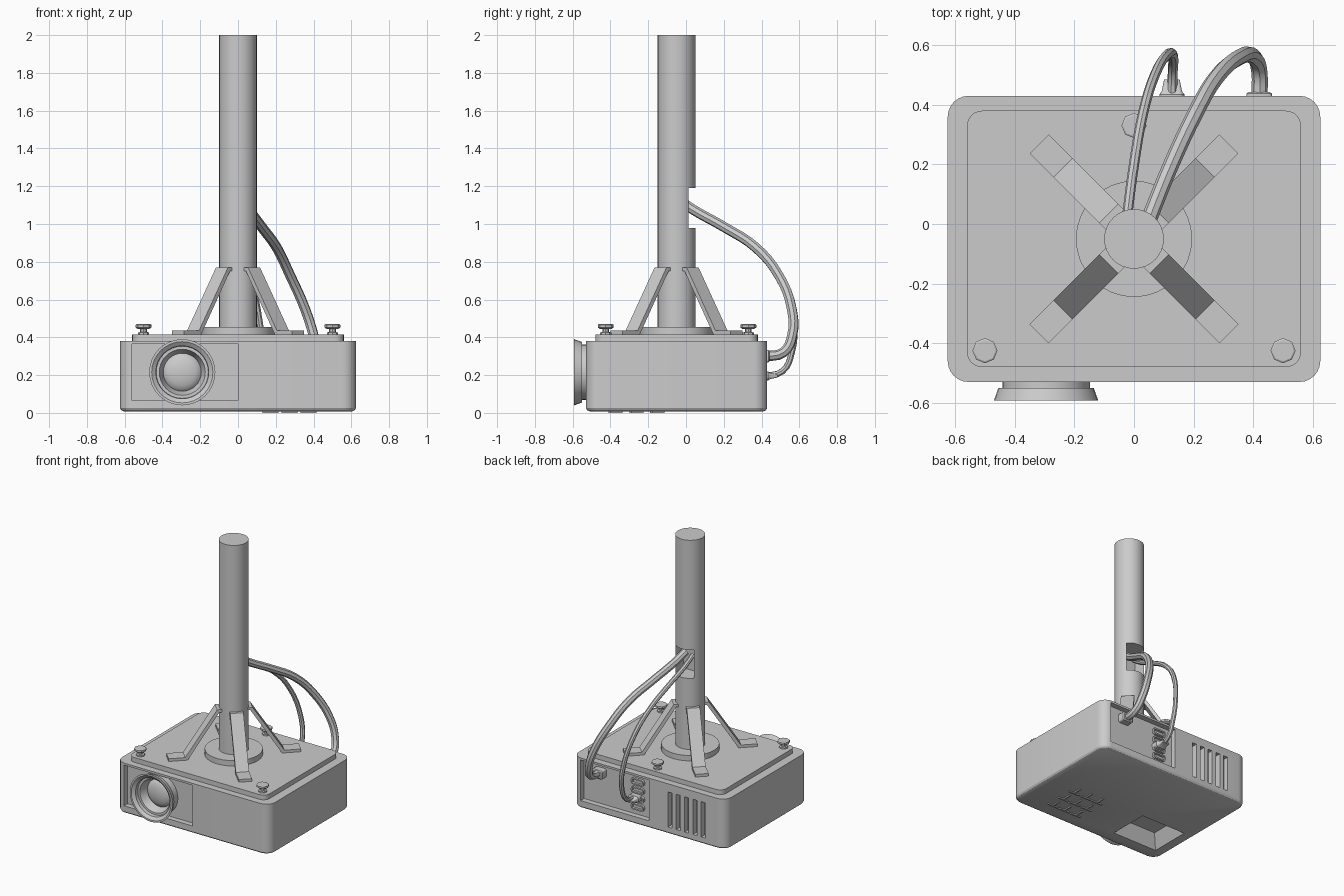
import bpy, bmesh
from math import pi, sin, cos, radians
from mathutils import Matrix, Vector

if "Cube" in bpy.data.objects:
    bpy.data.objects.remove(bpy.data.objects["Cube"])

PY = -0.05                       # pole axis in y
I4 = Matrix.Identity(4)
TO_BACK = Matrix.Rotation(-pi / 2, 4, 'X')    # local z -> +y
TO_FRONT = Matrix.Rotation(pi / 2, 4, 'X')    # local z -> -y


def finish(name, bm, mat=I4, smooth=True):
    bm.transform(mat)
    bmesh.ops.recalc_face_normals(bm, faces=bm.faces)
    me = bpy.data.meshes.new(name)
    bm.to_mesh(me)
    bm.free()
    ob = bpy.data.objects.new(name, me)
    bpy.context.collection.objects.link(ob)
    if smooth:
        activate(ob)
        bpy.ops.object.shade_smooth_by_angle(angle=radians(30))
    return ob


def activate(ob):
    bpy.ops.object.select_all(action='DESELECT')
    ob.select_set(True)
    bpy.context.view_layer.objects.active = ob


def loft(name, rings, mat=I4, smooth=True):
    """Skin a list of equal-length point rings and cap both ends."""
    bm = bmesh.new()
    vs = [[bm.verts.new(p) for p in ring] for ring in rings]
    n = len(vs[0])
    for a, b in zip(vs, vs[1:]):
        for i in range(n):
            j = (i + 1) % n
            bm.faces.new((a[i], a[j], b[j], b[i]))
    bm.faces.new(vs[0])
    bm.faces.new(vs[-1])
    return finish(name, bm, mat, smooth)


def block(name, x, y, layers, r=0, seg=6, mat=I4):
    """Rounded rectangle lofted through (z, inset) layers."""
    rings = []
    for z, d in layers:
        rr = max(r - d, 0.001) if r else 0
        ring = []
        for k, (sx, sy) in enumerate(((1, 1), (-1, 1), (-1, -1), (1, -1))):
            cx = (x[1] - d - rr) if sx > 0 else (x[0] + d + rr)
            cy = (y[1] - d - rr) if sy > 0 else (y[0] + d + rr)
            steps = [k * pi / 2 + pi / 2 * i / seg for i in range(seg + 1)] if r else [0]
            ring += [(cx + rr * cos(a), cy + rr * sin(a), z) for a in steps]
        rings.append(ring)
    return loft(name, rings, mat)


def lathe(name, profile, n, mat=I4):
    """Revolve (radius, z) points around local z."""
    return loft(name, [[(r * cos(2 * pi * i / n), r * sin(2 * pi * i / n), z)
                        for i in range(n)] for r, z in profile], mat)


def cut(ob, cutter):
    cutter.hide_render = True
    m = ob.modifiers.new("cut", 'BOOLEAN')
    m.operation, m.solver, m.object = 'DIFFERENCE', 'EXACT', cutter
    activate(ob)
    bpy.ops.object.modifier_apply(modifier=m.name)
    bpy.data.objects.remove(cutter)


def at(x, y, z):
    return Matrix.Translation((x, y, z))


# Housing with recessed front and rear panels, vents and underside pocket
body = block("housing", (-.625, .625), (-.53, .43),
             [(.008, .02), (.014, .007), (.025, 0), (.38, 0)], r=.07)
cut(body, block("c", (-.56, 0), (-.6, -.49), [(.065, 0), (.365, 0)]))
cut(body, block("c", (0, .56), (.39, .5), [(.065, 0), (.365, 0)]))
for i in range(5):
    x = -.17 - .068 * i
    cut(body, block("c", (x - .017, x + .017), (.39, .5), [(.06, 0), (.32, 0)]))
cut(body, block("c", (-.55, -.175), (-.43, -.12), [(-.01, -.005), (.1, .06)]))
activate(body)
bpy.ops.object.shade_smooth_by_angle(angle=radians(30))

# Top plate
block("top_plate", (-.56, .56), (-.48, .38), [(.378, 0), (.415, 0)], r=.05)

# Raised grille bars under the housing
for r in range(3):
    for c in range(3):
        x, y = .13 + .1 * c, -.41 + .11 * r
        block("underside_bar", (x, x + .085), (y, y + .012), [(0, 0), (.012, 0)])
        block("underside_rib", (x + .036, x + .048), (y + .012, y + .075),
              [(0, 0), (.012, 0)])

# Pole with rear cable opening, and its flange
pole = lathe("pole", [(.1, .41), (.1, 2)], 32, at(0, PY, 0))
cut(pole, block("c", (-.076, .076), (-.08, .1), [(.98, 0), (1.19, 0)]))
activate(pole)
bpy.ops.object.shade_smooth_by_angle(angle=radians(30))
lathe("pole_flange", [(.195, .41), (.195, .455)], 32, at(0, PY, 0))

# Four diagonal braces: bent strap profile in (radius, z)
strap = [(.085, .77), (.12, .77), (.337, .435), (.45, .435),
         (.45, .413), (.322, .413), (.105, .75), (.085, .75)]
for k in range(4):
    loft("brace", [[(r, w, z) for r, z in strap] for w in (-.045, .045)],
         at(0, PY, 0) @ Matrix.Rotation(pi / 4 + k * pi / 2, 4, 'Z'), smooth=False)

# Adjusting knobs
for x, y in ((-.5, -.425), (.5, -.425), (0, .33)):
    lathe("knob", [(.03, .41), (.03, .425), (.018, .428), (.018, .445),
                   (.032, .445), (.042, .452), (.042, .466), (.036, .47)], 8, at(x, y, 0))

# Lens barrel with flared rim and stepped bore, then the glass dome
lens_at = at(-.295, 0, .215) @ TO_FRONT
lathe("lens_barrel", [(.147, .47), (.147, .55), (.16, .55), (.175, .592), (.162, .592),
                      (.14, .575), (.138, .55), (.122, .55), (.1, .49)], 32, lens_at)
lathe("lens_glass", [(.104, .488)] + [(.1 * cos(a), .488 + .035 * sin(a))
      for a in (.2, .5, .8, 1.1, 1.35, 1.55)], 32, lens_at)

# Rear sockets: four stacked frames
for i in range(4):
    block("socket", (-.052, .052), (-.023, .023),
          [(0, 0), (.022, 0), (.022, .01), (.004, .01)], r=.018, seg=3,
          mat=at(.115, .385, .31 - .062 * i) @ TO_BACK)


# Cables
def cable(name, pts, radius):
    cu = bpy.data.curves.new(name, 'CURVE')
    cu.dimensions = '3D'
    cu.bevel_depth, cu.bevel_resolution = radius, 2
    cu.resolution_u, cu.use_fill_caps = 4, True
    sp = cu.splines.new('BEZIER')
    sp.bezier_points.add(len(pts) - 1)
    for b, p in zip(sp.bezier_points, pts):
        b.co = p
        b.handle_left_type = b.handle_right_type = 'AUTO'
    ob = bpy.data.objects.new(name, cu)
    bpy.context.collection.objects.link(ob)
    activate(ob)
    bpy.ops.object.convert(target='MESH')
    bpy.ops.object.shade_smooth_by_angle(angle=radians(30))


cable("thick_cable", [(.03, -.04, 1.13), (.06, .04, 1.075), (.125, .2, .985), (.205, .37, .875),
                      (.275, .49, .73), (.355, .56, .55), (.4, .562, .41),
                      (.42, .515, .32), (.42, .4, .3)], .027)
cable("thin_cable", [(-.03, -.04, 1.12), (-.02, .05, 1.06), (.0, .2, .98), (.03, .37, .87),
                     (.07, .5, .71), (.115, .57, .48), (.132, .56, .32),
                     (.13, .51, .22), (.127, .4, .195)], .017)

# Cable plugs
block("thick_plug", (-.043, .043), (-.032, .032), [(0, 0), (.052, 0), (.058, .008)],
      r=.012, seg=3, mat=at(.42, .385, .3) @ TO_BACK)
block("thin_plug", (-.042, .042), (-.024, .024), [(0, 0), (.05, 0), (.06, .008), (.1, .016)],
      r=.018, seg=3, mat=at(.127, .385, .195) @ TO_BACK)
